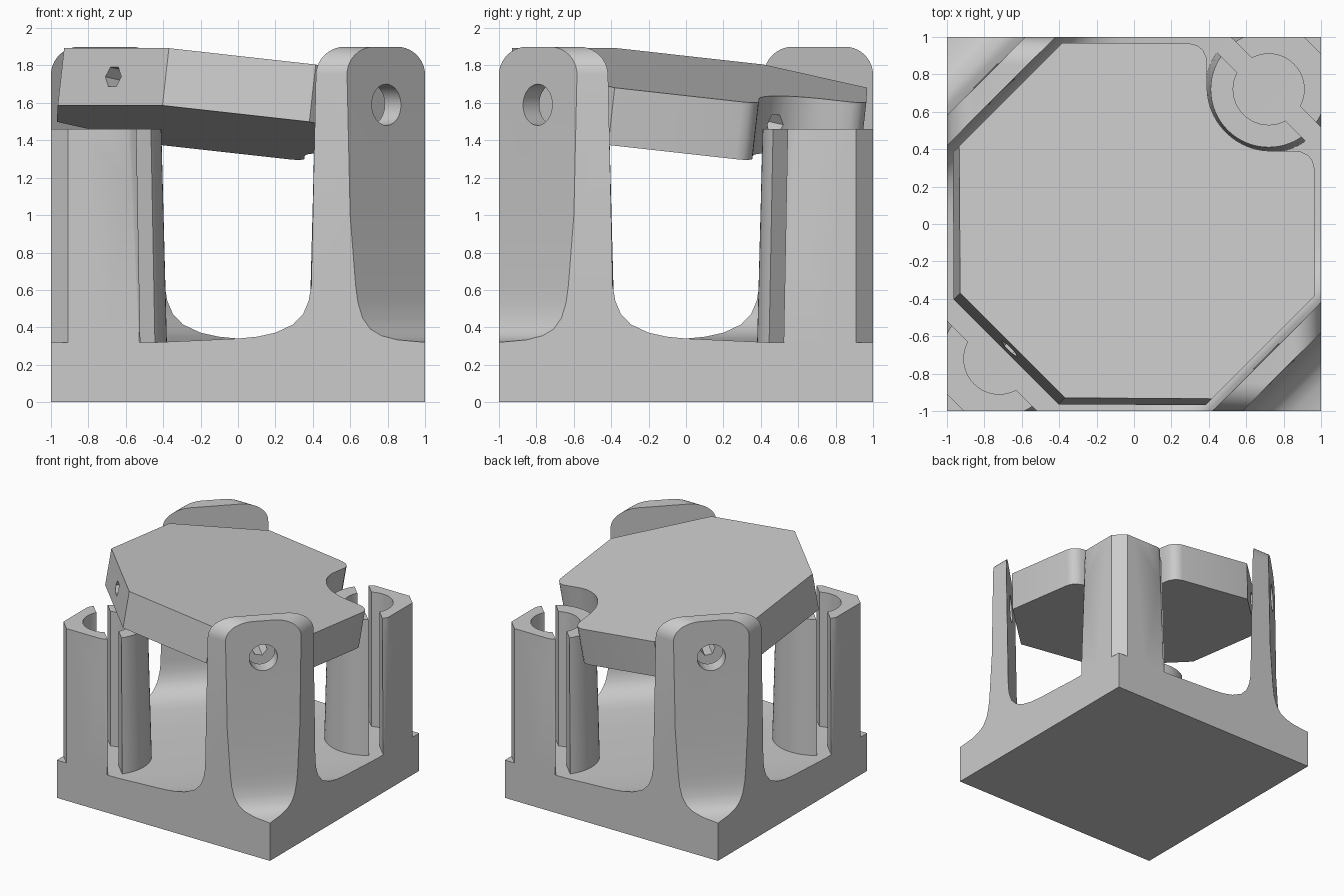
import bpy, bmesh, math
from mathutils import Matrix, Vector

if "Cube" in bpy.data.objects:
    bpy.data.objects.remove(bpy.data.objects["Cube"], do_unlink=True)

grey = bpy.data.materials.new("plain grey")
grey.use_nodes = True
grey.diffuse_color = (0.6, 0.6, 0.6, 1)
grey.node_tree.nodes["Principled BSDF"].inputs["Base Color"].default_value = (0.6, 0.6, 0.6, 1)

S = math.sqrt(0.5)
# Frame whose first axis is the hinge diagonal, second is up
HINGE = Matrix(((S, 0, -S, 0), (-S, 0, -S, 0), (0, 1, 0, 0), (0, 0, 0, 1)))


def add(name, bm, matrix=Matrix()):
    bmesh.ops.transform(bm, matrix=matrix, verts=bm.verts)
    bmesh.ops.recalc_face_normals(bm, faces=bm.faces)
    me = bpy.data.meshes.new(name)
    bm.to_mesh(me)
    bm.free()
    me.materials.append(grey)
    ob = bpy.data.objects.new(name, me)
    bpy.context.collection.objects.link(ob)
    return ob


def prism(name, outline, low, high, matrix=Matrix()):
    bm = bmesh.new()
    face = bm.faces.new([bm.verts.new((x, y, low)) for x, y in outline])
    new = bmesh.ops.extrude_face_region(bm, geom=[face])["geom"]
    bmesh.ops.translate(bm, vec=(0, 0, high - low),
                        verts=[g for g in new if isinstance(g, bmesh.types.BMVert)])
    return add(name, bm, matrix)


def cone(name, r1, r2, length, matrix, sides=48):
    bm = bmesh.new()
    bmesh.ops.create_cone(bm, cap_ends=True, segments=sides, radius1=r1,
                          radius2=r2, depth=length)
    return add(name, bm, matrix)


def combine(ob, tool, operation):
    mod = ob.modifiers.new("cut", 'BOOLEAN')
    mod.object, mod.operation, mod.solver = tool, operation, 'EXACT'
    bpy.ops.object.select_all(action='DESELECT')
    bpy.context.view_layer.objects.active = ob
    ob.select_set(True)
    bpy.ops.object.modifier_apply(modifier=mod.name)
    bpy.data.objects.remove(tool, do_unlink=True)


def smooth(ob):
    bpy.ops.object.select_all(action='DESELECT')
    bpy.context.view_layer.objects.active = ob
    ob.select_set(True)
    bpy.ops.object.shade_smooth_by_angle(angle=math.radians(32))


def square(r):
    return [(-r, -r), (r, -r), (r, r), (-r, r)]


def diagonal_axis(angle):
    return Matrix.Rotation(angle, 4, 'Z') @ Matrix.Rotation(math.pi / 2, 4, 'Y')


# Base with two hinge uprights: one profile along the diagonal, trimmed to a square
half = [(1.5, -0.2), (1.5, 0.32), (1.414, 0.32), (1.31, 0.333), (1.25, 0.355),
        (1.208, 0.39), (1.178, 0.45), (1.161, 0.53), (1.152, 0.62), (1.131, 1.0),
        (1.117, 1.9), (1.004, 1.9), (0.984, 0.62), (0.974, 0.54), (0.953, 0.47),
        (0.915, 0.415), (0.85, 0.372), (0.78, 0.35), (0.707, 0.34), (0.4, 0.32)]
body = prism("base_and_uprights", half + [(-u, z) for u, z in reversed(half)],
             -1.5, 1.5, HINGE)
combine(body, prism("trim", square(1), 0, 3), 'INTERSECT')

# Rounded tops of the uprights
bm = bmesh.new()
bm.from_mesh(body.data)
ends = [e for e in bm.edges if all(v.co.z > 1.89 for v in e.verts)
        and any(all(abs(v.co[i]) > 0.999 for v in e.verts) for i in (0, 1))]
bmesh.ops.bevel(bm, geom=ends, offset=0.15, segments=10, profile=0.5, affect='EDGES')
bm.to_mesh(body.data)
bm.free()

# Hinge bores
combine(body, cone("bore", 0.11, 0.11, 4,
                   Matrix.Translation((0, 0, 1.59)) @ diagonal_axis(-math.pi / 4)), 'DIFFERENCE')
smooth(body)


# Split round clip posts in the other two corners
def clip_post(name, turn):
    c, low, high = 0.72, 0.31, 1.46
    mid = Matrix.Translation((c, c, (low + high) / 2))
    post = cone(name, 0.34, 0.31, high - low, mid, 64)
    combine(post, prism("corner", [(c, c), (1.1, c), (1.1, 1.1), (c, 1.1)], low, high), 'UNION')
    combine(post, prism("trim", [(0.2, 0.2), (1, 0.2), (1, 0.91), (0.91, 1), (0.2, 1)], 0, 2),
            'INTERSECT')
    combine(post, cone("bore", 0.19, 0.19, 3, mid), 'DIFFERENCE')
    combine(post, prism("slot", [(-1, -0.055), (1, -0.055), (1, 0.055), (-1, 0.055)], -2, 2,
                        mid @ Matrix.Rotation(-math.pi / 4, 4, 'Z')), 'DIFFERENCE')
    post.data.transform(Matrix.Rotation(turn, 4, 'Z'))
    smooth(post)


clip_post("back_clip_post", 0)
clip_post("front_clip_post", math.pi)

# Tilting octagonal plate with a rounded notch
a, b = 0.955, 0.395
edge = [(a, -b), (a, 0.29), (0.945, 0.33), (0.92, 0.36), (0.88, 0.378), (0.82, 0.38)]
steps = 14
arc = [(0.72 + 0.34 * math.cos(t), 0.72 + 0.34 * math.sin(t))
       for t in [1.5 * math.pi - 0.5 * math.pi * i / steps for i in range(steps + 1)]]
outline = edge + arc + [(y, x) for x, y in reversed(edge)]
outline += [(-a, b), (-a, -b), (-b, -a), (b, -a)]
plate = prism("tilting_plate", outline, -0.155, 0.155)

# Pin holes along both diagonals
for angle in (math.pi / 4, -math.pi / 4):
    combine(plate, cone("pin_hole", 0.06, 0.06, 4, diagonal_axis(angle), 6), 'DIFFERENCE')
tilt = Matrix.Rotation(math.radians(9), 4, Vector((-1, 1, 0)))
plate.data.transform(Matrix.Translation((0, 0, 1.59)) @ tilt)
smooth(plate)
